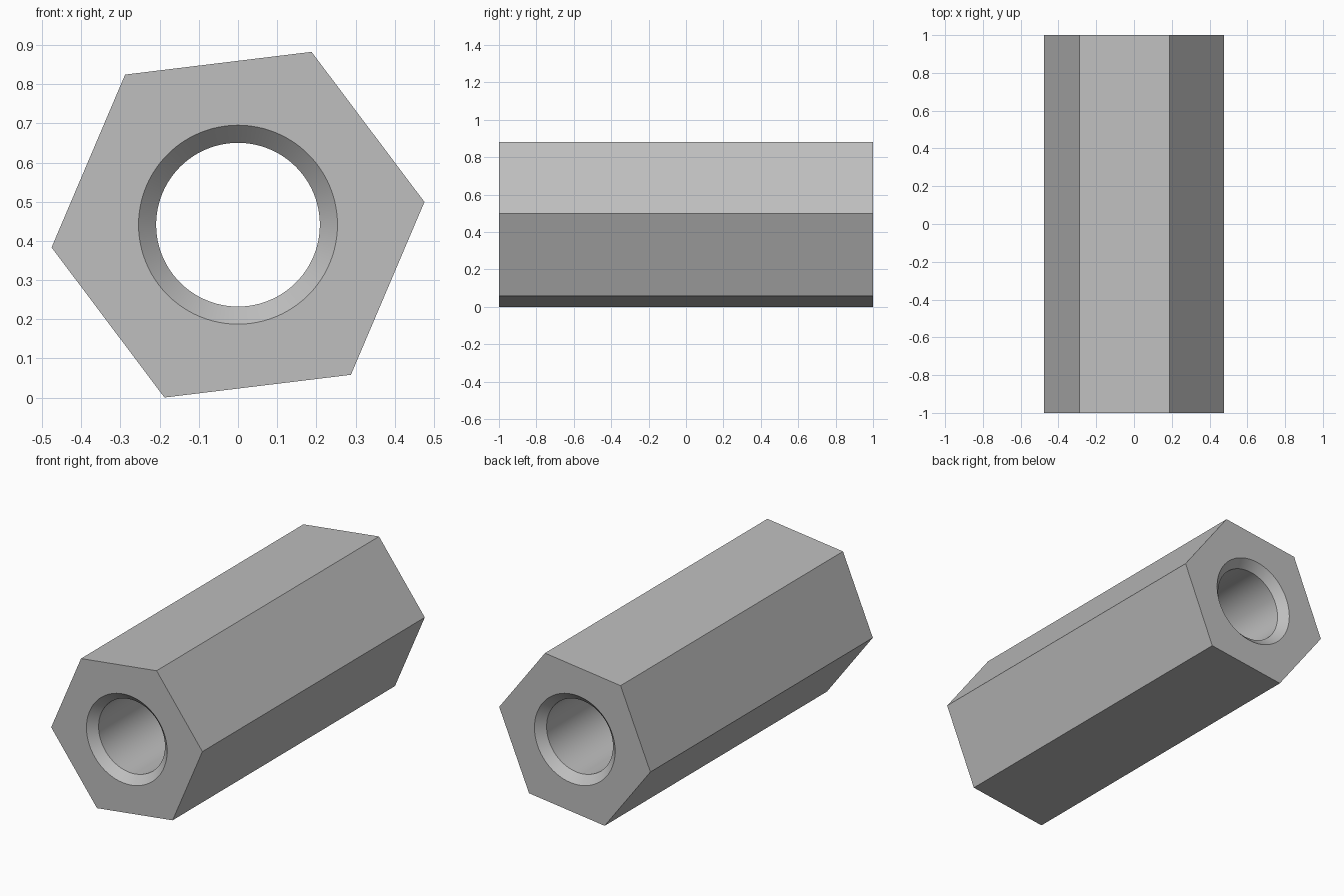
import bpy
import bmesh
from math import cos, sin, pi, radians

cube = bpy.data.objects.get("Cube")
if cube:
    bpy.data.objects.remove(cube, do_unlink=True)

HEX_R, TILT = 0.4795, radians(6.95)
BORE_R, CHAMFER = 0.209, 0.045
HALF = 1.0
SEGMENTS = 96
CENTRE_Z = HEX_R * sin(pi / 3 + TILT)

# Plain grey metal
steel = bpy.data.materials.new("grey metal")
steel.use_nodes = True
grey = (0.52, 0.52, 0.52, 1)
steel.diffuse_color = grey
steel.node_tree.nodes["Principled BSDF"].inputs["Base Color"].default_value = grey

bm = bmesh.new()


def ring(radius, y, count, turn=0.0):
    """Closed loop of vertices around the long axis."""
    angles = [turn + 2 * pi * i / count for i in range(count)]
    return [bm.verts.new((radius * cos(a), y, CENTRE_Z + radius * sin(a))) for a in angles]


def loop_edges(verts):
    edges = []
    for a, b in zip(verts, verts[1:] + verts[:1]):
        edges.append(bm.edges.get((a, b)) or bm.edges.new((a, b)))
    return edges


def band(first, second):
    """Quads joining two matching rings."""
    n = len(first)
    for i in range(n):
        j = (i + 1) % n
        bm.faces.new((first[i], first[j], second[j], second[i]))


# Six outer flats
hex_rings = [ring(HEX_R, y, 6, TILT) for y in (-HALF, HALF)]
band(*hex_rings)

# Through bore with a chamfer at each mouth
bore_profile = [(BORE_R + CHAMFER, -HALF), (BORE_R, -HALF + CHAMFER),
                (BORE_R, HALF - CHAMFER), (BORE_R + CHAMFER, HALF)]
bore_rings = [ring(r, y, SEGMENTS) for r, y in bore_profile]
for a, b in zip(bore_rings, bore_rings[1:]):
    band(a, b)

# Flat ends around the bore
for outer, mouth in ((hex_rings[0], bore_rings[0]), (hex_rings[1], bore_rings[-1])):
    bmesh.ops.triangle_fill(bm, use_beauty=True,
                            edges=loop_edges(outer) + loop_edges(mouth))

bmesh.ops.recalc_face_normals(bm, faces=bm.faces[:])
mesh = bpy.data.meshes.new("hex_standoff")
bm.to_mesh(mesh)
bm.free()
mesh.materials.append(steel)

standoff = bpy.data.objects.new("hex_standoff", mesh)
bpy.context.collection.objects.link(standoff)
bpy.ops.object.select_all(action="DESELECT")
standoff.select_set(True)
bpy.context.view_layer.objects.active = standoff
bpy.ops.object.shade_smooth_by_angle(angle=radians(30))
